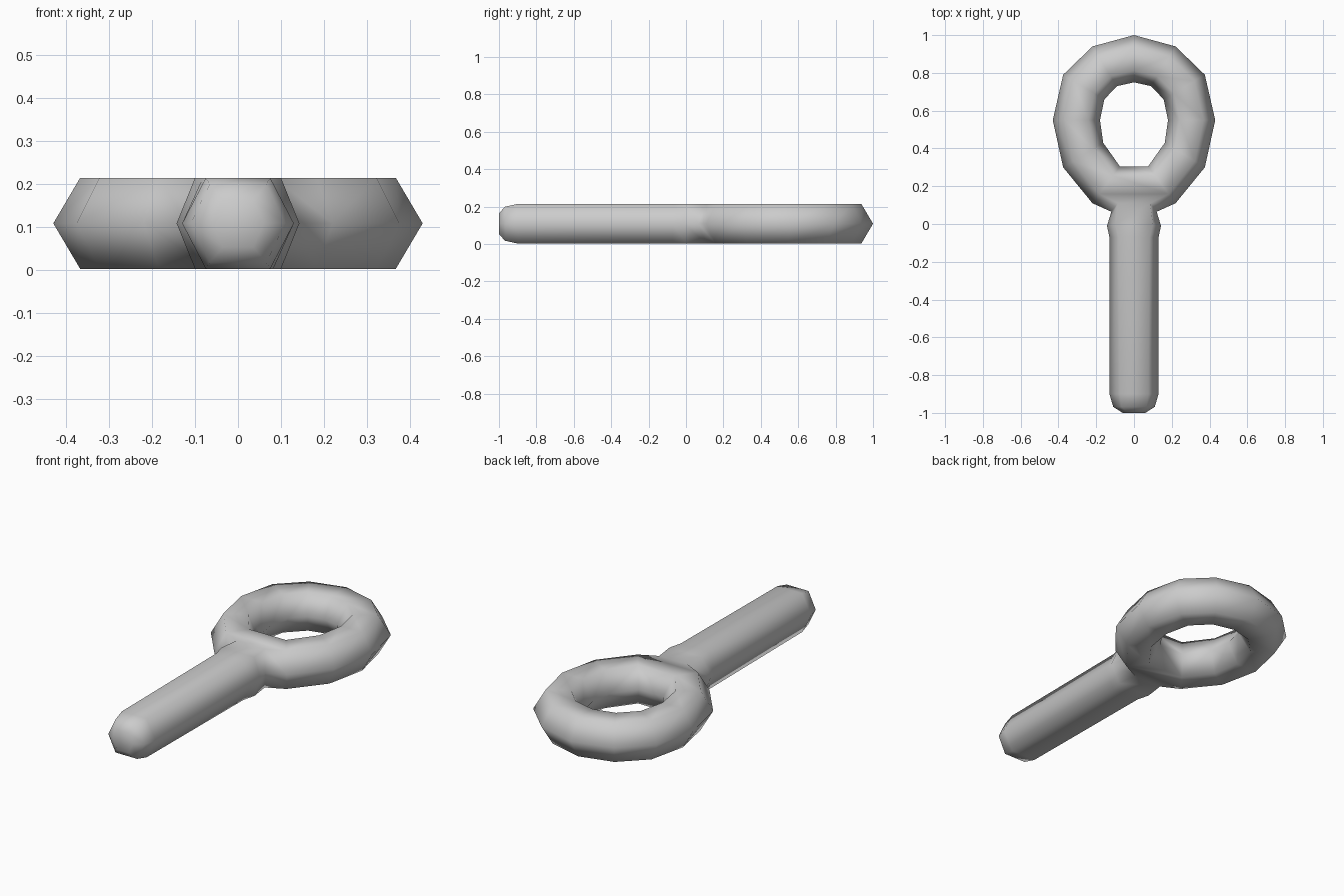
import bpy, bmesh

if "Cube" in bpy.data.objects:
    bpy.data.objects.remove(bpy.data.objects["Cube"])

ZM, H = 0.108, 0.106   # mid height and half thickness

bm = bmesh.new()

def vert(x, y, z):
    return bm.verts.new((x, y, z))

def bridge(a, b, idx=range(6)):
    for i in idx:
        j = (i + 1) % 6
        bm.faces.new((a[i], a[j], b[j], b[i]))

# Ring: hexagonal sections between outer and inner outline, from base to crown
half = [((.22, .11), (.075, .305)), ((.375, .30), (.163, .43)),
        ((.43, .55), (.18, .55)), ((.375, .79), (.157, .66)),
        ((.22, .94), (.09, .73))]
outline = half + [((0, 1.0), (0, .75))]
outline += [((-o[0], o[1]), (-i[0], i[1])) for o, i in reversed(half)]

def ring_section(o, i):
    out = []
    for t, s in ((0, 0), (.25, 1), (.75, 1), (1, 0), (.75, -1), (.25, -1)):
        out.append(vert(o[0] + (i[0] - o[0]) * t, o[1] + (i[1] - o[1]) * t, ZM + s * H))
    return out

ring = [ring_section(o, i) for o, i in outline]
for a, b in zip(ring, ring[1:]):
    bridge(a, b)

# Shaft: hexagonal loft (y at sides, y at top, side x, top x, half height)
stations = [(.065, .11, .12, .085, H), (-.01, .0, .143, .10, H),
            (-.07, -.07, .13, .082, H), (-.90, -.90, .13, .075, H),
            (-.968, -.968, .11, .066, .091), (-1, -1, .06, .035, .055)]
shaft = []
for ys, yt, xs, xt, h in stations:
    shaft.append([vert(xs, ys, ZM), vert(xt, yt, ZM + h), vert(-xt, yt, ZM + h),
                  vert(-xs, ys, ZM), vert(-xt, yt, ZM - h), vert(xt, yt, ZM - h)])
for a, b in zip(shaft, shaft[1:]):
    bridge(a, b)
bm.faces.new(shaft[-1])

# Junction where both ring ends flow into the shaft
R, L, S = ring[0], ring[-1], shaft[0]
for q in ((R[0], R[1], S[1], S[0]), (R[5], R[0], S[0], S[5]),
          (L[1], L[0], S[3], S[2]), (L[0], L[5], S[4], S[3]),
          (R[1], L[1], S[2], S[1]), (R[1], R[2], L[2], L[1]),
          (R[5], L[5], S[4], S[5]), (R[5], R[4], L[4], L[5]),
          (R[2], R[3], L[3], L[2]), (R[3], R[4], L[4], L[3])):
    bm.faces.new(q)

bmesh.ops.recalc_face_normals(bm, faces=bm.faces[:])
for f in bm.faces:
    f.smooth = True
mesh = bpy.data.meshes.new("eye_bolt")
bm.to_mesh(mesh)
bm.free()
bpy.context.collection.objects.link(bpy.data.objects.new("eye_bolt", mesh))
